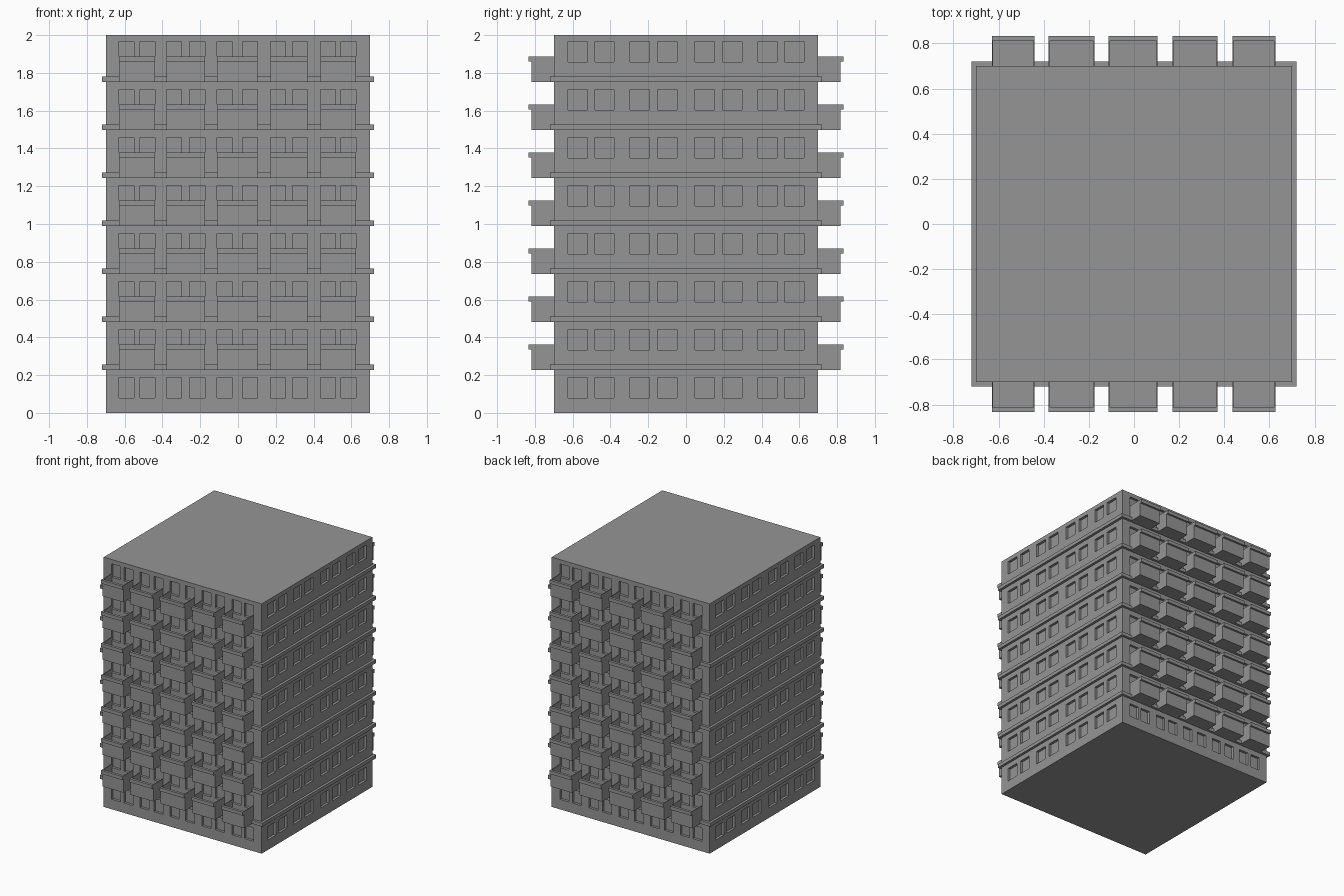
import bpy
import bmesh
from math import pi
from mathutils import Matrix, Vector

cube = bpy.data.objects.get("Cube")
if cube:
    bpy.data.objects.remove(cube)

HALF, HEIGHT, FLOORS = 0.70, 2.0, 8
STOREY = 0.2541
LEDGE_Z, LEDGE_H, LEDGE_HALF = 0.228, 0.028, 0.72
BAYS = [(-0.63, -0.44), (-0.378, -0.176), (-0.112, 0.104), (0.171, 0.369), (0.437, 0.626)]
SIDE_WINDOWS = [0.048, 0.194, 0.38, 0.522]
PANEL_Y, RAIL_Y, RAIL_TOP = 0.818, 0.834, 0.135

concrete = bpy.data.materials.new("concrete grey")
concrete.use_nodes = True
colour = (0.30, 0.30, 0.30, 1)
concrete.diffuse_color = colour
concrete.node_tree.nodes["Principled BSDF"].inputs["Base Color"].default_value = colour


def finish(bm, name):
    mesh = bpy.data.meshes.new(name)
    bm.to_mesh(mesh)
    bm.free()
    mesh.materials.append(concrete)
    obj = bpy.data.objects.new(name, mesh)
    bpy.context.collection.objects.link(obj)
    return obj


def box(bm, x, y, z):
    low, high = Vector((x[0], y[0], z[0])), Vector((x[1], y[1], z[1]))
    matrix = Matrix.Translation((low + high) / 2) @ Matrix.Diagonal((*(high - low), 1))
    bmesh.ops.create_cube(bm, size=1, matrix=matrix)


def facade(name, windows, turn):
    """Wall facing -y with recessed windows, turned about z."""
    bm = bmesh.new()
    rows = [(0.08 + STOREY * i, 0.187 + STOREY * i) for i in range(FLOORS)]
    us = sorted([-HALF, HALF] + [u for w in windows for u in w])
    zs = sorted([0, HEIGHT] + [z for r in rows for z in r])
    grid = [[bm.verts.new((u, -HALF, z)) for u in us] for z in zs]
    panes = []
    for j in range(len(zs) - 1):
        for i in range(len(us) - 1):
            face = bm.faces.new((grid[j][i], grid[j][i + 1], grid[j + 1][i + 1], grid[j + 1][i]))
            if i % 2 and j % 2:
                panes.append(face)
    bm.normal_update()
    bmesh.ops.inset_individual(bm, faces=panes, thickness=0, depth=-0.02)
    bm.transform(Matrix.Rotation(turn, 4, "Z"))
    finish(bm, name)


# Walls with window recesses
front = [w for a, b in BAYS for w in ((a, a + 0.08), (b - 0.08, b))]
side = [w for a in SIDE_WINDOWS for w in ((a, a + 0.103), (-a - 0.103, -a))]
facade("front_wall", front, 0)
facade("back_wall", [(-b, -a) for a, b in front], pi)
facade("left_wall", side, pi / 2)
facade("right_wall", side, -pi / 2)

# Roof and base
for name, z in (("roof", HEIGHT), ("base", 0)):
    bm = bmesh.new()
    bmesh.ops.create_grid(bm, x_segments=1, y_segments=1, size=HALF,
                          matrix=Matrix.Translation((0, 0, z)))
    if z == 0:
        bmesh.ops.reverse_faces(bm, faces=bm.faces[:])
    finish(bm, name)

# Floor ledges
bm = bmesh.new()
span = (-LEDGE_HALF, LEDGE_HALF)
for i in range(FLOORS - 1):
    z = LEDGE_Z + STOREY * i
    box(bm, span, span, (z, z + LEDGE_H))
finish(bm, "floor_ledges")


# Open balconies: floor, front panel, two thin sides and an outer rail
def balconies(name, sign):
    bm = bmesh.new()
    t = 0.005

    def part(x, y, z):
        box(bm, x, sorted(sign * v for v in y), z)

    for i in range(FLOORS - 1):
        z = LEDGE_Z + STOREY * i
        top = z + RAIL_TOP
        for a, b in BAYS:
            part((a, b), (LEDGE_HALF, PANEL_Y), (z, z + LEDGE_H))
            part((a, b), (PANEL_Y - t, PANEL_Y), (z + LEDGE_H, top))
            part((a, b), (PANEL_Y, RAIL_Y), (top - LEDGE_H, top))
            for x in ((a, a + t), (b - t, b)):
                part(x, (HALF, PANEL_Y - t), (z + LEDGE_H, top))
    finish(bm, name)


balconies("front_balconies", -1)
balconies("back_balconies", 1)
